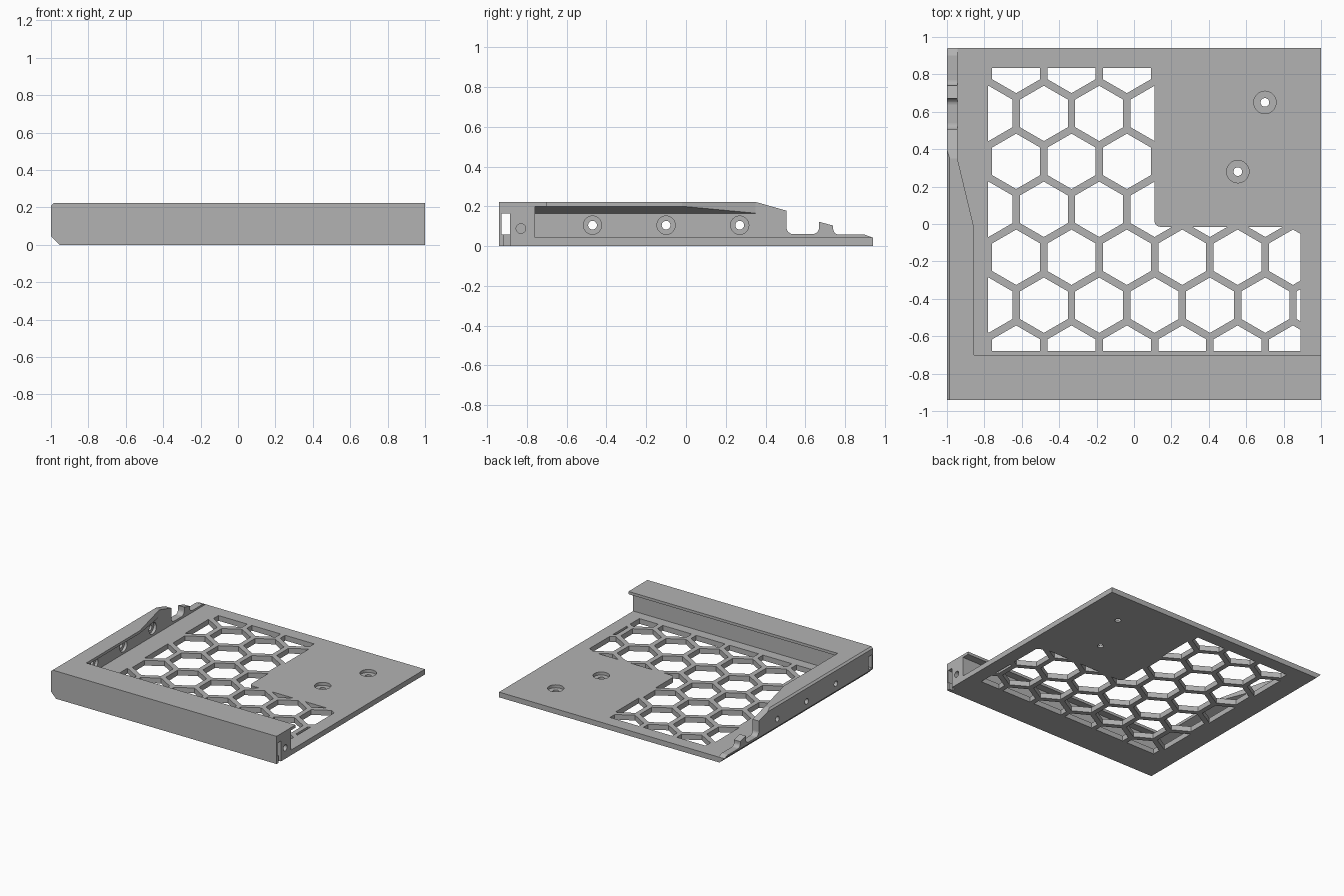
import bpy, bmesh, math

if "Cube" in bpy.data.objects:
    bpy.data.objects.remove(bpy.data.objects["Cube"])

mat = bpy.data.materials.new("light_grey_plastic")
mat.diffuse_color = (0.45, 0.45, 0.45, 1)
mat.use_nodes = True
mat.node_tree.nodes["Principled BSDF"].inputs["Base Color"].default_value = mat.diffuse_color


def prism(name, polys, axis, lo, hi):
    """Extrude 2D polygons along an axis (0=x, 1=y, 2=z)."""
    def place(p, a):
        q = list(p)
        q.insert(axis, a)
        return q
    bm = bmesh.new()
    for pts in polys:
        a = [bm.verts.new(place(p, lo)) for p in pts]
        b = [bm.verts.new(place(p, hi)) for p in pts]
        bm.faces.new(a)
        bm.faces.new(b[::-1])
        n = len(pts)
        for i in range(n):
            j = (i + 1) % n
            bm.faces.new((a[i], b[i], b[j], a[j]))
    return finish(name, bm)


def finish(name, bm):
    bmesh.ops.recalc_face_normals(bm, faces=bm.faces)
    me = bpy.data.meshes.new(name)
    bm.to_mesh(me)
    bm.free()
    me.materials.append(mat)
    ob = bpy.data.objects.new(name, me)
    bpy.context.collection.objects.link(ob)
    return ob


def boolean(ob, other, op="DIFFERENCE"):
    m = ob.modifiers.new("cut", "BOOLEAN")
    m.operation, m.solver, m.object = op, "EXACT", other
    bpy.context.view_layer.objects.active = ob
    bpy.ops.object.modifier_apply(modifier=m.name)
    bpy.data.objects.remove(other)


def rect(x0, y0, x1, y1):
    return [(x0, y0), (x1, y0), (x1, y1), (x0, y1)]


def ngon(cx, cy, r, n=32, start=0.0):
    return [(cx + r * math.cos(start + 2 * math.pi * i / n),
             cy + r * math.sin(start + 2 * math.pi * i / n)) for i in range(n)]


def arc(cx, cy, r, a0, a1, n=6):
    return [(cx + r * math.cos(math.radians(a0 + (a1 - a0) * i / n)),
             cy + r * math.sin(math.radians(a0 + (a1 - a0) * i / n))) for i in range(n + 1)]


def chamfer_left(ob):
    """Bevel the long outer left edges, bottom and top."""
    boolean(ob, prism("cutter", [[(-1.02, 0.065), (-1.02, -0.02), (-0.935, -0.02)],
                                 [(-1.02, 0.192), (-0.97, 0.235), (-1.02, 0.235)]], 1, -1.1, 1.1))


# Base plate
T = 0.042
plate = prism("base_plate", [rect(-1, -0.76, 1, 0.94)], 2, 0, T)

# Honeycomb openings trimmed to an L-shaped field
P = 0.296
hexes = []
for row in range(-5, 3):
    y = 0.335 + row * P * math.sqrt(3) / 2
    for col in range(-1, 8):
        x = -0.63 + (col + 0.5 * (row % 2)) * P
        hexes.append(ngon(x, y, 0.148, 6, math.pi / 6))
honeycomb = prism("honeycomb_cutter", hexes, 2, -0.05, 0.1)
field = [(-0.78, -0.68), (0.89, -0.68), (0.89, -0.015)] + arc(0.14, 0.015, 0.03, 270, 180) + \
        [(0.11, 0.835), (-0.78, 0.835)]
boolean(honeycomb, prism("field", [field], 2, -0.03, 0.08), "INTERSECT")
boolean(plate, honeycomb)

# Counterbored screw holes in the plate
spots = [(0.70, 0.65), (0.555, 0.28)]
boolean(plate, prism("cutter", [ngon(x, y, 0.06) for x, y in spots], 2, 0.018, 0.1))
boolean(plate, prism("cutter", [ngon(x, y, 0.023) for x, y in spots], 2, -0.1, 0.1))
chamfer_left(plate)

# Front rail with rear lip, lengthwise slot and end details
rail = prism("front_rail", [[(-0.94, 0), (-0.76, 0), (-0.76, 0.2), (-0.70, 0.2),
                             (-0.70, 0.222), (-0.94, 0.222)]], 0, -1, 1)
boolean(rail, prism("cutter", [rect(-0.927, 0.057, -0.885, 0.163)], 0, -1.1, 1.1))
boolean(rail, prism("cutter", [rect(-0.915, -0.1, -0.885, 0.07)], 0, 0.97, 1.1))
boolean(rail, prism("cutter", [ngon(-0.83, 0.088, 0.024)], 0, 0.85, 1.1))
chamfer_left(rail)

# Left side wall with notched rear latch
outline = [(-0.76, T), (-0.76, 0.222), (0.35, 0.222), (0.505, 0.178)]
outline += arc(0.54, 0.095, 0.035, 180, 270) + arc(0.635, 0.095, 0.035, 270, 360)
outline += [(0.67, 0.122), (0.74, 0.103)] + arc(0.77, 0.087, 0.03, 180, 270)
outline += [(0.90, 0.057), (0.94, T)]
wall = prism("side_wall", [outline], 0, -1, -0.945)
holes = [(y, 0.105) for y in (-0.47, -0.10, 0.27)]
boolean(wall, prism("cutter", [ngon(y, z, 0.046) for y, z in holes], 0, -0.968, -0.9))
boolean(wall, prism("cutter", [ngon(y, z, 0.022) for y, z in holes], 0, -1.1, -0.9))
chamfer_left(wall)

# Tapering lip along the top of the side wall, sloped underneath
bm = bmesh.new()
rings = []
for y, xe in ((-0.76, -0.855), (-0.02, -0.855), (0.35, -0.944)):
    ze = 0.165 + (xe + 0.945) * 0.39
    rings.append([bm.verts.new(v) for v in ((-0.945, y, 0.165), (xe, y, ze),
                                            (xe, y, 0.222), (-0.945, y, 0.222))])
for a, b in zip(rings, rings[1:]):
    for i in range(4):
        j = (i + 1) % 4
        bm.faces.new((a[i], a[j], b[j], b[i]))
bm.faces.new(rings[0])
bm.faces.new(rings[-1])
finish("side_wall_lip", bm)
